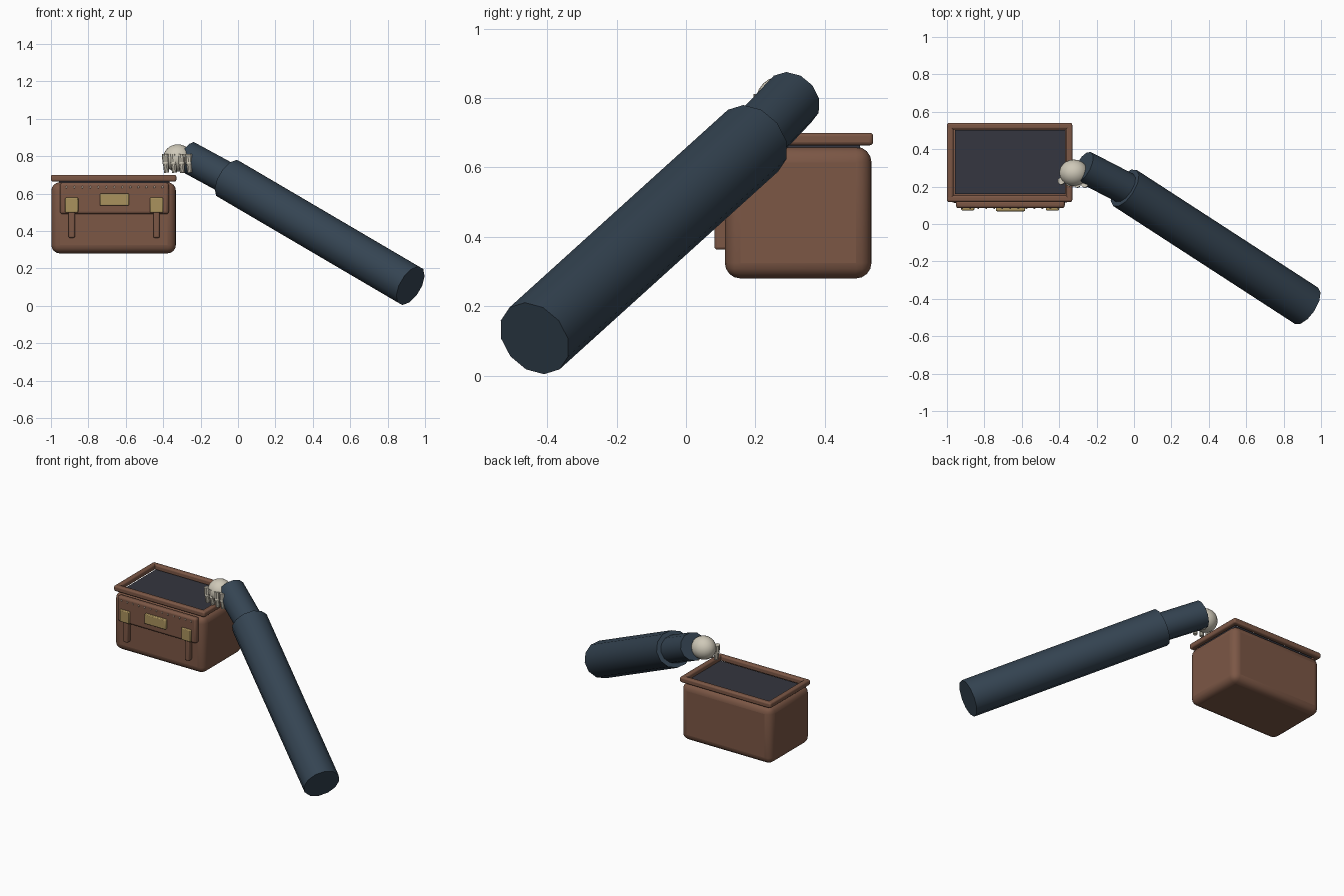
import bpy, math
from mathutils import Vector

if "Cube" in bpy.data.objects:
    bpy.data.objects.remove(bpy.data.objects["Cube"])


def material(name, r, g, b):
    m = bpy.data.materials.new(name)
    m.diffuse_color = (r, g, b, 1)
    m.use_nodes = True
    m.node_tree.nodes["Principled BSDF"].inputs["Base Color"].default_value = m.diffuse_color
    return m


LEATHER = material("leather", 0.20, 0.095, 0.06)
LINING = material("lining", 0.035, 0.037, 0.05)
BRASS = material("brass", 0.40, 0.29, 0.11)
CLOTH = material("cloth", 0.035, 0.058, 0.085)
BONE = material("bone", 0.62, 0.58, 0.48)
STITCH = material("stitch", 0.60, 0.48, 0.38)


def finish(obj, name, mat, angle=35):
    obj.name = name
    obj.data.materials.append(mat)
    bpy.ops.object.shade_smooth_by_angle(angle=math.radians(angle))
    return obj


def box(name, lo, hi, mat, bevel=0.0, segments=3):
    lo, hi = Vector(lo), Vector(hi)
    bpy.ops.mesh.primitive_cube_add(size=1, location=(lo + hi) / 2)
    o = bpy.context.object
    o.scale = hi - lo
    bpy.ops.object.transform_apply(location=False, rotation=False, scale=True)
    if bevel:
        b = o.modifiers.new("bevel", "BEVEL")
        b.width, b.segments = bevel, segments
    return finish(o, name, mat)


def tube(name, a, b, r1, r2, mat, sides=12):
    a, b = Vector(a), Vector(b)
    bpy.ops.mesh.primitive_cone_add(vertices=sides, radius1=r1, radius2=r2,
                                    depth=(b - a).length, location=(a + b) / 2)
    o = bpy.context.object
    o.rotation_euler = (b - a).to_track_quat('Z', 'Y').to_euler()
    return finish(o, name, mat)


def ball(name, loc, radii, mat, segs=20, rings=12):
    bpy.ops.mesh.primitive_uv_sphere_add(segments=segs, ring_count=rings, radius=1, location=loc)
    o = bpy.context.object
    o.scale = radii
    return finish(o, name, mat, 60)


# Case body and dark inner panel
box("case_body", (-0.998, 0.112, 0.28), (-0.332, 0.535, 0.66), LEATHER, 0.045, 4)
box("inner_panel", (-0.957, 0.16, 0.645), (-0.366, 0.502, 0.672), LINING)

# Raised rim around the opening
X0, X1, Y0, Y1, Z0, Z1, W = -1.0, -0.33, 0.118, 0.54, 0.664, 0.70, 0.034
box("rim_front", (X0, Y0, Z0), (X1, Y0 + W, Z1), LEATHER, 0.01)
box("rim_back", (X0, Y1 - W, Z0), (X1, Y1, Z1), LEATHER, 0.01)
box("rim_left", (X0, Y0, Z0), (X0 + W, Y1, Z1), LEATHER, 0.01)
box("rim_right", (X1 - W, Y0, Z0), (X1, Y1, Z1), LEATHER, 0.01)

# Front flap, straps, clasps, name plate and stitching
box("front_flap", (-0.952, 0.085, 0.49), (-0.37, 0.125, 0.658), LEATHER, 0.014)
for side, x in (("left", -0.889), ("right", -0.436)):
    box(side + "_strap", (x - 0.017, 0.082, 0.363), (x + 0.017, 0.12, 0.53), LEATHER, 0.008)
    box(side + "_clasp", (x - 0.035, 0.073, 0.498), (x + 0.035, 0.095, 0.578), BRASS, 0.005, 2)
box("front_plate", (-0.738, 0.068, 0.535), (-0.583, 0.095, 0.60), BRASS, 0.005, 2)
for i in range(13):
    ball(f"stitch_{i + 1}", (-0.918 + i * 0.0428, 0.084, 0.634), (0.005, 0.004, 0.006), STITCH, 8, 6)

# Two-part sleeve
end = Vector((0.922, -0.437, 0.107))
elbow = Vector((-0.049, 0.193, 0.677))
wrist = Vector((-0.27, 0.307, 0.797))
tube("sleeve", end, elbow, 0.115, 0.115, CLOTH)
tube("cuff", elbow - (wrist - elbow) * 0.25, wrist, 0.087, 0.087, CLOTH)

# Bony hand gripping the rim
ball("palm", (-0.322, 0.273, 0.79), (0.078, 0.072, 0.073), BONE)
for i, x in enumerate((-0.387, -0.345, -0.302, -0.262)):
    y = 0.226 - 0.008 * min(i, 2)
    tube(f"finger_{i + 1}_upper", (x, y, 0.76), (x - 0.002, y + 0.004, 0.81), 0.016, 0.019, BONE, 10)
    tube(f"finger_{i + 1}_tip", (x + 0.005, y + 0.003, 0.712), (x, y, 0.765), 0.013, 0.015, BONE, 10)
    ball(f"finger_{i + 1}_knuckle", (x, y, 0.763), (0.017, 0.017, 0.016), BONE, 10, 8)
tube("thumb", (-0.29, 0.30, 0.712), (-0.295, 0.29, 0.775), 0.015, 0.02, BONE, 10)
